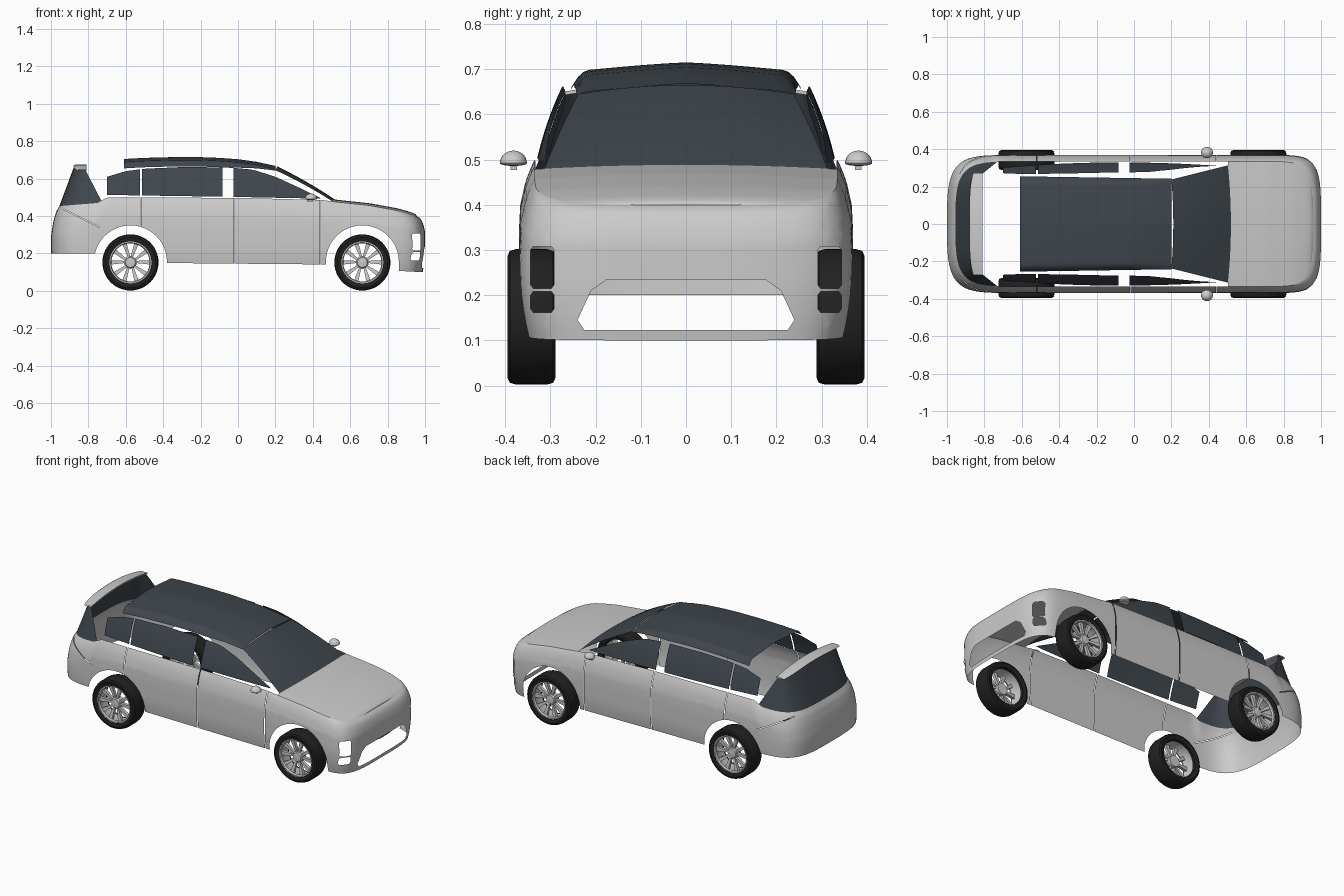
import bpy, bmesh
from math import sin, cos, pi, hypot
from mathutils import Vector

if "Cube" in bpy.data.objects:
    bpy.data.objects.remove(bpy.data.objects["Cube"])


def material(name, rgb):
    m = bpy.data.materials.new(name)
    m.diffuse_color = (*rgb, 1)
    m.use_nodes = True
    m.node_tree.nodes["Principled BSDF"].inputs["Base Color"].default_value = m.diffuse_color
    return m


GLASS = material("dark_glass", (0.05, 0.062, 0.075))
RUBBER = material("rubber", (0.015, 0.015, 0.015))


def interp(table, x):
    if x <= table[0][0]:
        return table[0][1]
    for (a, fa), (b, fb) in zip(table, table[1:]):
        if x <= b:
            return fa + (fb - fa) * (x - a) / (b - a)
    return table[-1][1]


def finish(name, bm, mat=None, mirror=False, angle=0.6):
    bmesh.ops.remove_doubles(bm, verts=bm.verts, dist=1e-5)
    bmesh.ops.recalc_face_normals(bm, faces=bm.faces)
    me = bpy.data.meshes.new(name)
    bm.to_mesh(me)
    bm.free()
    ob = bpy.data.objects.new(name, me)
    bpy.context.collection.objects.link(ob)
    if mat:
        me.materials.append(mat)
    if mirror:
        mod = ob.modifiers.new("mirror", 'MIRROR')
        mod.use_axis = (False, True, False)
        mod.use_clip = True
    bpy.ops.object.select_all(action='DESELECT')
    bpy.context.view_layer.objects.active = ob
    ob.select_set(True)
    bpy.ops.object.shade_smooth_by_angle(angle=angle)
    return ob


def grid(rows, close=False):
    bm = bmesh.new()
    vs = [[bm.verts.new(p) for p in r] for r in rows]
    if close:
        vs.append(vs[0])
    for a, b in zip(vs, vs[1:]):
        for i in range(len(a) - 1):
            bm.faces.new((a[i], a[i + 1], b[i + 1], b[i]))
    return bm


def cut(bm, poly, axis, test):
    """Cut a convex counter-clockwise outline (axis 0: xz, axis 1: yz) out of a surface."""
    lo = [min(p[k] for p in poly) - 0.07 for k in (0, 1)]
    hi = [max(p[k] for p in poly) + 0.07 for k in (0, 1)]
    planes = []
    for (a, b), (c, d) in zip(poly, poly[1:] + poly[:1]):
        co, no = Vector((0, 0, b)), Vector((0, 0, a - c))
        co[axis], no[axis] = a, d - b
        planes.append((co, no.normalized()))

    def near():
        out = []
        for f in bm.faces:
            c = f.calc_center_median()
            if test(c) and lo[0] < c[axis] < hi[0] and lo[1] < c.z < hi[1]:
                out.append(f)
        return out
    for co, no in planes:
        fs = near()
        geom = set(fs)
        for f in fs:
            geom.update(f.edges)
            geom.update(f.verts)
        bmesh.ops.bisect_plane(bm, geom=list(geom), dist=1e-6, plane_co=co, plane_no=no)
    dead = [f for f in near()
            if all((f.calc_center_median() - co).dot(no) < 1e-6 for co, no in planes)]
    bmesh.ops.delete(bm, geom=dead, context='FACES')


# Body shell: plan outline swept through belt, flank and sill
TOP = [(-1, .45), (-.75, .47), (-.70, .5), (0, .497), (.45, .486), (.52, .476),
       (.7, .457), (.85, .43), (.93, .408), (.97, .395)]
BOTTOM = [(-1, .2), (-.7, .2), (-.5, .15), (.6, .14), (.8, .11), (1, .1)]
NOSE = [(0, .955), (.012, .975), (.035, .988), (.08, 1)]
TAIL = [(0, .955), (.03, .972), (.08, .987), (.16, 1)]
FLANK = [(0, .335), (.02, .345), (.05, .356), (.1, .367), (.16, .37)]

fine = []
for i in range(3001):
    t = pi * (1 - i / 3000)
    n, m = (20, 4) if cos(t) > 0 else (14, 3.5)
    x = abs(cos(t)) ** (2 / n)
    fine.append((x if cos(t) > 0 else -x, max(0, sin(t)) ** (2 / m)))
dist = [0]
for p, q in zip(fine, fine[1:]):
    dist.append(dist[-1] + hypot(q[0] - p[0], (q[1] - p[1]) * .37))
fx, fy = [list(zip(dist, [p[k] for p in fine])) for k in (0, 1)]
N = 130
plan = [(interp(fx, dist[-1] * i / N), interp(fy, dist[-1] * i / N)) for i in range(N + 1)]

rows = []
for px, py in plan:
    end = NOSE if px > 0 else TAIL
    top = interp(TOP, px * end[0][1])
    height = top - interp(BOTTOM, px)
    row = []
    for s in range(17):
        d = height * (s / 16) ** 1.5
        tuck = max(0, (.25 - top + d) / .15) ** 2
        row.append((px * interp(end, d) * (1 - .012 * tuck),
                    py * interp(FLANK, d) * (1 - .05 * tuck), top - d))
    rows.append(row)
belt = [r[0] for r in rows]
shell = grid(rows)

side = lambda c: c.y > .2
front = lambda c: c.x > .8
for cx in (-.575, .665):  # wheel arches
    arc = [(cx + .195 * cos(pi * k / 24), .155 + .195 * sin(pi * k / 24)) for k in range(25)]
    cut(shell, arc + [(cx - .197, 0), (cx + .197, 0)], 0, side)
# Grille and lamp openings
cut(shell, [(-.01, .123), (.225, .123), (.24, .145), (.21, .21), (.175, .235), (-.01, .235)], 1, front)
for z0, z1 in ((.215, .308), (.162, .208)):
    cut(shell, [(.298, z0), (.338, z0), (.344, z0 + .008), (.344, z1 - .008), (.338, z1),
                (.298, z1), (.292, z1 - .008), (.292, z0 + .008)], 1, front)
# Shut lines
for x, z in ((-.52, .33), (-.02, .1), (.44, .1)):
    cut(shell, [(x - .002, z), (x + .002, z), (x + .002, .55), (x - .002, .55)], 0, side)
cut(shell, [(-.93, .434), (-.74, .339), (-.74, .343), (-.93, .438)], 0, side)
finish("body_shell", shell, mirror=True)

# Bonnet
rows = []
for x, y, z in [p for p in belt if p[0] > .5]:
    y = max(y, 1e-7)
    rows.append([(x, y * k / 12, z + .012 * (1 - (k / 12) ** 2) * min(1, y / .3))
                 for k in range(-12, 13)])
finish("bonnet", grid(rows))

# Windscreen
rows = []
for j in range(13):
    v = j / 12
    w = .315 - .077 * v
    rows.append([(.52 - .31 * v - .01 * (k / 10) ** 2, w * k / 10,
                  .487 + .178 * v + .03 * v * (1 - v) - (.012 + .008 * v) * (k / 10) ** 2)
                 for k in range(-10, 11)])
finish("windscreen", grid(rows), GLASS)

# Roof panel with rolled edges
ROOF = [(-.61, .705), (-.5, .711), (-.35, .715), (-.2, .715), (-.1, .711), (0, .704), (.1, .69), (.2, .668)]
rows = []
for j in range(25):
    x = -.61 + .81 * j / 24
    w = .255 - .013 * j / 24
    roll = .03 * min(1, (.25 - x) / .3)
    rows.append([(x, w * k / 20, interp(ROOF, x) - .02 * abs(k / 20) ** 1.3
                  - roll * max(0, abs(k / 20) * 10 - 9 + .4) ** 2 / 1.96) for k in range(-20, 21)])
finish("roof", grid(rows), GLASS)

# Side windows
UPPER = [(-.7, .61), (-.6, .64), (-.5, .653), (-.3, .662), (-.05, .66), (.08, .648),
         (.2, .61), (.32, .555), (.44, .497)]
LOWER = [(-.7, .513), (0, .502), (.44, .493)]
for name, a, b in (("quarter_window", -.7, -.523), ("rear_door_window", -.513, -.082),
                   ("front_door_window", -.025, .44)):
    rows = []
    for i in range(17):
        x = a + (b - a) * i / 16
        lo, hi = interp(LOWER, x), interp(UPPER, x)
        row = []
        for k in range(9):
            z = lo + (hi - lo) * k / 8
            h = (z - .5) / .16
            row.append((x, .33 - .035 * h - .02 * h * h - .025 * ((x + .1) / .6) ** 2, z))
        rows.append(row)
    finish(name, grid(rows), GLASS, mirror=True)

# Wrap-around rear window rising from the tail
rows = []
for x, y, z in [p for p in belt if p[0] < -.72]:
    tx, ty = -.875 + (x + .955) * .27, y * .8
    tz = .668 - .025 * (ty / .27) ** 2
    rows.append([(x + (tx - x) * v / 8, y + (ty - y) * v / 8, z + (tz - z) * v / 8)
                 for v in range(9)])
finish("rear_window", grid(rows), GLASS, mirror=True)

# Rear spoiler: thin arched blade
rows = []
for k in range(-16, 17):
    s = k / 16
    x0, x1, z = -.88 + .02 * s ** 4, -.81, .675 - .025 * s * s
    rows.append([(x0, .272 * s, z - .006), (x0 + .01, .272 * s, z), (x1, .272 * s, z),
                 (x1, .272 * s, z - .008), (x0, .272 * s, z - .006)])
finish("rear_spoiler", grid(rows))

# Door mirrors: flattened pods with a small foot
bm = bmesh.new()
pod = bmesh.ops.create_uvsphere(bm, u_segments=24, v_segments=14, radius=1)["verts"]
for v in pod:
    v.co = (.39 + .032 * v.co.x, .382 + .03 * v.co.y, .492 + (.028 if v.co.z > 0 else .006) * v.co.z)
foot = bmesh.ops.create_cube(bm, size=1)["verts"]
for v in foot:
    v.co = (.385 + .03 * v.co.x, .381 + .014 * v.co.y, .483 + .012 * v.co.z)
finish("door_mirror", bm, mirror=True)


def lathe(profile, cx, n=48):
    return grid([[(cx + r * cos(2 * pi * k / n), y, .152 + r * sin(2 * pi * k / n))
                  for r, y in profile] for k in range(n)], close=True)


# Wheels
for end, cx in (("front", .665), ("rear", -.575)):
    finish(end + "_tyre", lathe([(.112, .295), (.135, .289), (.146, .294), (.15, .308), (.15, .376),
                                 (.146, .39), (.135, .395), (.112, .39), (.112, .295)], cx),
           RUBBER, mirror=True)
    finish(end + "_rim", lathe([(.113, .31), (.113, .389), (.106, .389), (.102, .378), (.108, .365),
                                (.108, .31)], cx), mirror=True)
    finish(end + "_hub", lathe([(.0001, .378), (.026, .376), (.034, .366), (.034, .335),
                                (.0001, .335)], cx), mirror=True)
    bm = bmesh.new()
    for k in range(10):  # five forked spokes
        sgn = 1 if k % 2 else -1
        base = pi / 2 + 2 * pi * (k // 2) / 5
        outline = [(.026, 0), (.026, .42), (.108, .42), (.108, .20)]
        face = [[bm.verts.new((cx + r * cos(base + sgn * a), y + .1 * (r - .026),
                               .152 + r * sin(base + sgn * a))) for r, a in outline]
                for y in (.352, .37)]
        bm.faces.new(face[0])
        bm.faces.new(face[1])
        for i in range(4):
            j = (i + 1) % 4
            bm.faces.new((face[0][i], face[0][j], face[1][j], face[1][i]))
    finish(end + "_spokes", bm, mirror=True)
